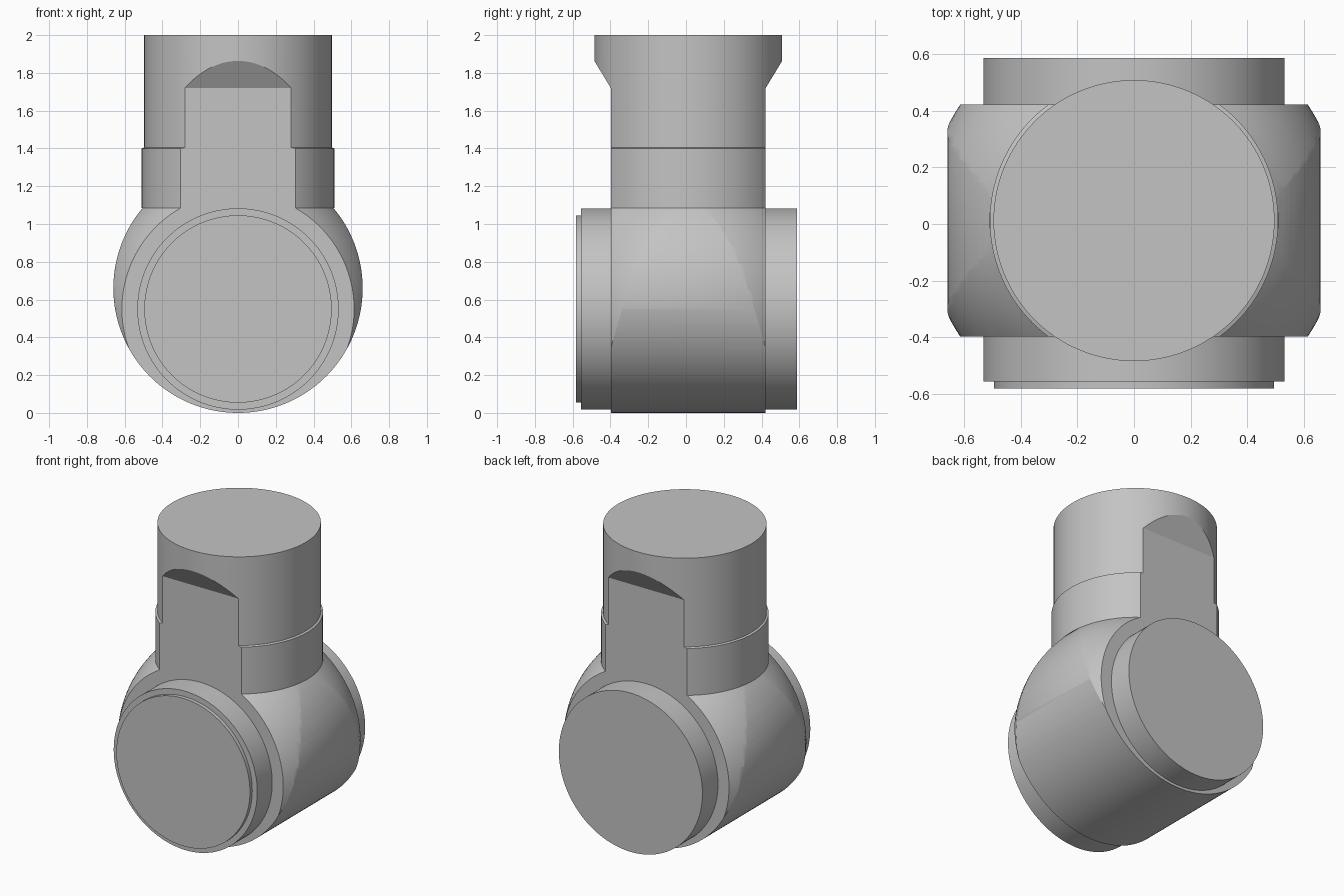
import bpy, bmesh, math
from mathutils import Vector

if "Cube" in bpy.data.objects:
    bpy.data.objects.remove(bpy.data.objects["Cube"])

CY = 0.012          # depth centre of the column and body
PIN_Z = 0.55        # height of the cross pin axis

grey = bpy.data.materials.new("plain grey")
grey.diffuse_color = (0.55, 0.55, 0.55, 1)
grey.use_nodes = True
grey.node_tree.nodes["Principled BSDF"].inputs["Base Color"].default_value = grey.diffuse_color


def make_object(name, bm):
    bmesh.ops.recalc_face_normals(bm, faces=bm.faces[:])
    mesh = bpy.data.meshes.new(name)
    bm.to_mesh(mesh)
    bm.free()
    mesh.materials.append(grey)
    obj = bpy.data.objects.new(name, mesh)
    bpy.context.collection.objects.link(obj)
    return obj


def extrude(name, points, vec):
    """Closed outline pushed along vec."""
    bm = bmesh.new()
    face = bm.faces.new([bm.verts.new(p) for p in points])
    res = bmesh.ops.extrude_face_region(bm, geom=[face])
    verts = [g for g in res["geom"] if isinstance(g, bmesh.types.BMVert)]
    bmesh.ops.translate(bm, verts=verts, vec=Vector(vec))
    return make_object(name, bm)


def lathe(name, profile, steps=128):
    """Profile of (radius, z) turned about the vertical axis, ends on the axis."""
    bm = bmesh.new()
    rings = []
    for r, z in profile:
        if r < 1e-6:
            rings.append([bm.verts.new((0, CY, z))] * steps)
        else:
            rings.append([bm.verts.new((r * math.cos(2 * math.pi * i / steps),
                                        CY + r * math.sin(2 * math.pi * i / steps), z))
                          for i in range(steps)])
    for a, b in zip(rings, rings[1:]):
        for i in range(steps):
            j = (i + 1) % steps
            quad = list(dict.fromkeys((a[i], a[j], b[j], b[i])))
            bm.faces.new(quad)
    # merge the flat top fan into one face
    top = max(z for _, z in profile)
    bmesh.ops.dissolve_faces(bm, faces=[f for f in bm.faces
                                        if all(v.co.z > top - 1e-5 for v in f.verts)])
    return make_object(name, bm)


def intersect(obj, cutter):
    mod = obj.modifiers.new("trim", 'BOOLEAN')
    mod.operation = 'INTERSECT'
    mod.solver = 'EXACT'
    mod.object = cutter
    bpy.context.view_layer.objects.active = obj
    bpy.ops.object.modifier_apply(modifier=mod.name)
    bpy.data.objects.remove(cutter)


def smooth(obj, angle=30):
    bpy.ops.object.select_all(action='DESELECT')
    obj.select_set(True)
    bpy.context.view_layer.objects.active = obj
    bpy.ops.object.shade_smooth_by_angle(angle=math.radians(angle))


# turned housing: ball, collar, column
ball = 0.739
end = math.asin(0.53 / ball)
profile = []
for i in range(49):
    a = -math.pi / 2 + (end + math.pi / 2) * i / 48
    profile.append((ball * math.cos(a) if i else 0, PIN_Z + ball * math.sin(a)))
profile += [(0.51, 1.085), (0.51, 1.40), (0.497, 1.405), (0.497, 2.0), (0, 2.0)]
housing = lathe("housing", profile)

# flats on front and back, flaring out near the top
half = [(0.41, -0.3), (0.41, 1.72), (0.58, 2.0), (0.58, 2.2)]
outline = half + [(-y, z) for y, z in reversed(half)]
intersect(housing, extrude("flat_cutter", [(-1, CY + y, z) for y, z in outline], (2, 0, 0)))

# round cross barrel below the collar
R = 0.66
start = math.asin((1.084 - R) / R)
arc = []
for i in range(121):
    a = math.pi - start + (math.pi + 2 * start) * i / 120
    arc.append((R * math.cos(a), R + R * math.sin(a)))
keyhole = arc + [(0.9, 1.084), (0.9, 2.3), (-0.9, 2.3), (-0.9, 1.084)]
intersect(housing, extrude("barrel_cutter", [(x, -1, z) for x, z in keyhole], (0, 2, 0)))
smooth(housing)

# cross pin and its thin front cap
for name, r, y0, y1 in (("cross_pin", 0.533, -0.557, 0.587),
                        ("front_cap", 0.496, -0.582, -0.55)):
    circle = [(r * math.cos(2 * math.pi * i / 128), y0,
               PIN_Z + r * math.sin(2 * math.pi * i / 128)) for i in range(128)]
    smooth(extrude(name, circle, (0, y1 - y0, 0)))
